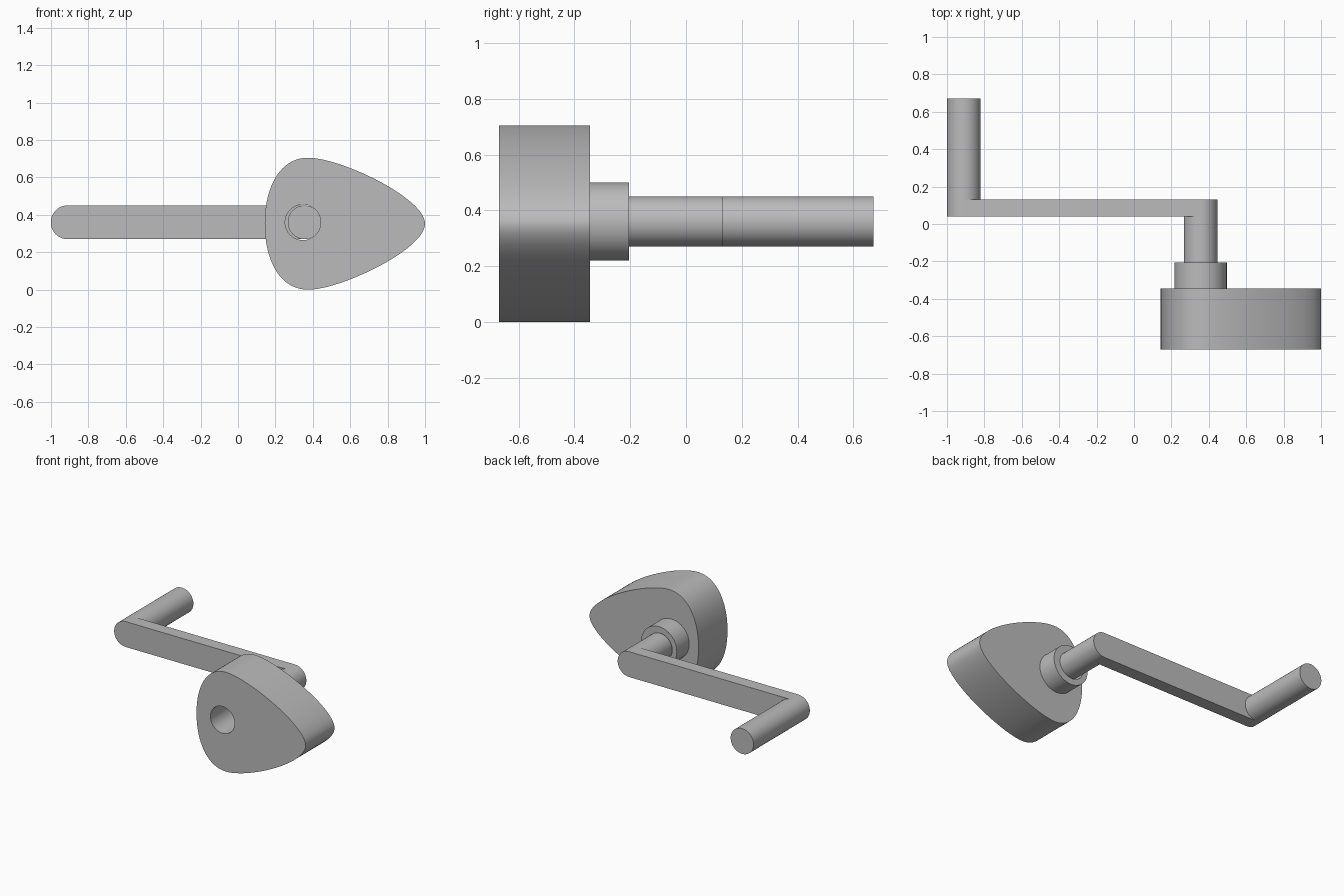
import bpy, bmesh
from math import pi, cos, sin, radians
from mathutils import Vector
from mathutils.geometry import interpolate_bezier

cube = bpy.data.objects.get("Cube")
if cube:
    bpy.data.objects.remove(cube, do_unlink=True)

grey = bpy.data.materials.new("plain_grey")
grey.use_nodes = True
colour = (0.5, 0.5, 0.5, 1)
grey.diffuse_color = colour
grey.node_tree.nodes["Principled BSDF"].inputs["Base Color"].default_value = colour

AXIS_Z = 0.36
SHAFT_X, GRIP_X, ROD_R = 0.356, -0.911, 0.09


def arc(x, z, r, start=0, sweep=2 * pi, n=64):
    """Points on an arc; a full circle leaves out the repeated last point."""
    steps = n if sweep >= 2 * pi else n - 1
    return [(x + r * cos(start + sweep * i / steps),
             z + r * sin(start + sweep * i / steps)) for i in range(n)]


def prism(name, loops, y0, y1):
    """Fill outlines drawn in x and z (inner loops are holes), from y0 to y1."""
    curve = bpy.data.curves.new(name, "CURVE")
    curve.dimensions = "2D"
    curve.fill_mode = "BOTH"
    curve.extrude = (y1 - y0) / 2
    for loop in loops:
        spline = curve.splines.new("POLY")
        spline.points.add(len(loop) - 1)
        for point, (x, z) in zip(spline.points, loop):
            point.co = (x, z, 0, 1)
        spline.use_cyclic_u = True
    ob = bpy.data.objects.new(name, curve)
    bpy.context.collection.objects.link(ob)
    ob.location.y = (y0 + y1) / 2
    ob.rotation_euler.x = pi / 2
    bpy.ops.object.select_all(action="DESELECT")
    ob.select_set(True)
    bpy.context.view_layer.objects.active = ob
    bpy.ops.object.convert(target="MESH")
    ob = bpy.context.object
    bm = bmesh.new()
    bm.from_mesh(ob.data)
    bmesh.ops.remove_doubles(bm, verts=bm.verts, dist=0.0001)
    bmesh.ops.recalc_face_normals(bm, faces=bm.faces)
    bm.to_mesh(ob.data)
    bm.free()
    ob.data.materials.clear()
    ob.data.materials.append(grey)
    bpy.ops.object.shade_smooth_by_angle(angle=radians(30))
    return ob


# Pear-shaped cam: upper half from two bezier spans, lower half mirrored
mid = 0.3525
spans = [[(0.143, mid), (0.143, 0.55), (0.225, 0.705), (0.375, 0.705)],
         [(0.375, 0.705), (0.55, 0.705), (1.0, 0.49), (1.0, mid)]]
upper = []
for span in spans:
    a, b, c, d = (Vector((x, z, 0)) for x, z in span)
    upper += [(p.x, p.y) for p in interpolate_bezier(a, b, c, d, 40)[:-1]]
upper.append((1.0, mid))
outline = upper + [(x, 2 * mid - z) for x, z in reversed(upper[1:-1])]
bore = arc(0.347, AXIS_Z, 0.095)
prism("cam", [outline, bore], -0.67, -0.345)

# Hub behind the cam
prism("hub", [arc(SHAFT_X, AXIS_Z, 0.14), bore], -0.345, -0.205)

# Shaft and hand grip
prism("shaft", [arc(SHAFT_X, AXIS_Z, ROD_R)], -0.345, 0.04)
prism("grip", [arc(GRIP_X, AXIS_Z, ROD_R)], 0.13, 0.672)

# Round-ended crank arm
capsule = (arc(SHAFT_X, AXIS_Z, ROD_R, -pi / 2, pi, 33)
           + arc(GRIP_X, AXIS_Z, ROD_R, pi / 2, pi, 33))
prism("crank_arm", [capsule], 0.04, 0.13)
